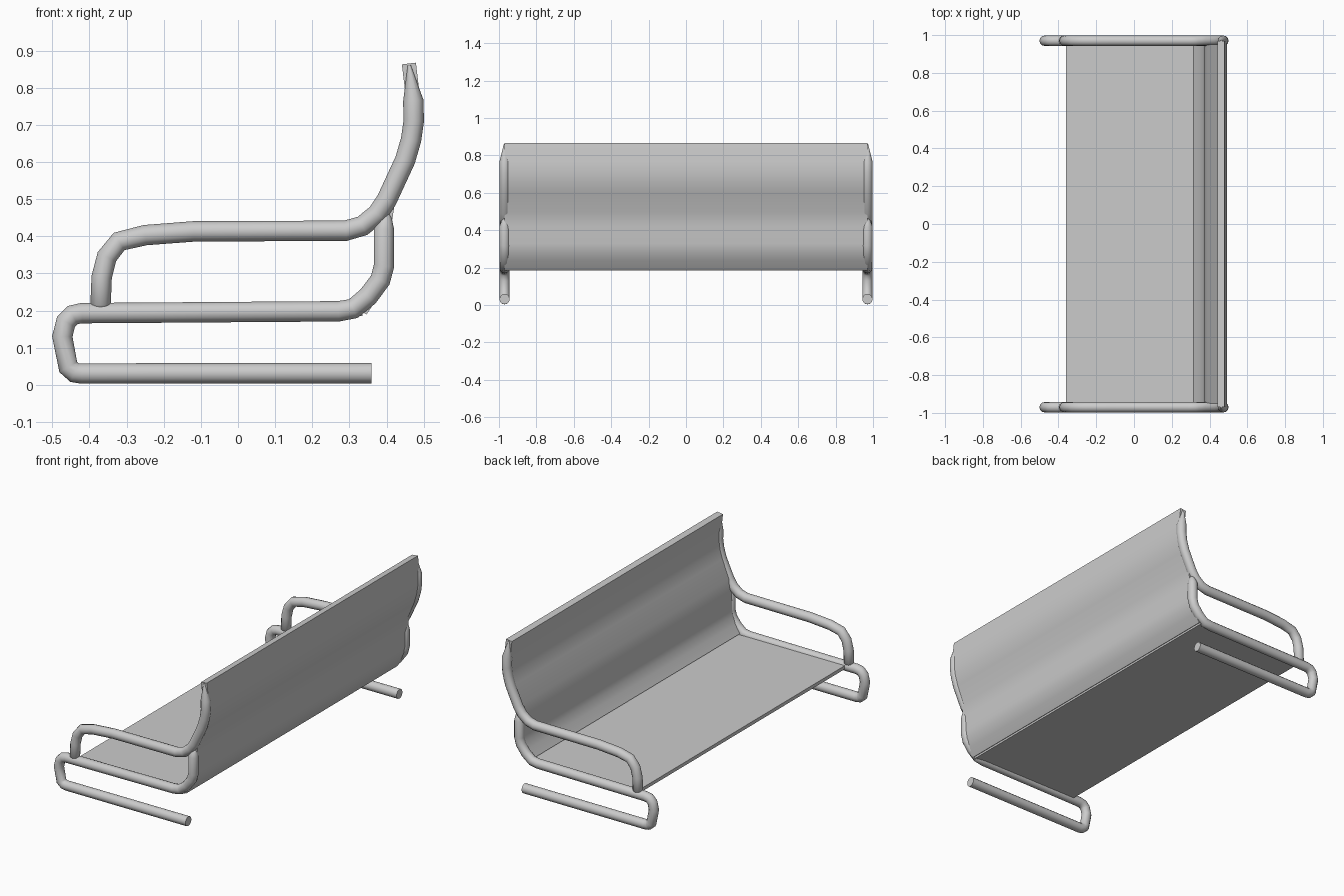
import bpy
import bmesh
from mathutils import Vector

if "Cube" in bpy.data.objects:
    bpy.data.objects.remove(bpy.data.objects["Cube"], do_unlink=True)

HALF_LENGTH = 0.97
TUBE = 0.0275

grey = bpy.data.materials.new("brushed grey")
grey.use_nodes = True
colour = (0.6, 0.6, 0.6, 1)
grey.diffuse_color = colour
grey.node_tree.nodes["Principled BSDF"].inputs["Base Color"].default_value = colour


def finish(obj, angle):
    """Assign the material and smooth the soft edges."""
    obj.data.materials.clear()
    obj.data.materials.append(grey)
    bpy.ops.object.select_all(action="DESELECT")
    obj.select_set(True)
    bpy.context.view_layer.objects.active = obj
    bpy.ops.object.shade_smooth_by_angle(angle=angle)


def tube(name, path, y):
    """Sweep a round tube along (x, z, radius factor) points."""
    curve = bpy.data.curves.new(name, "CURVE")
    curve.dimensions = "3D"
    curve.bevel_depth = TUBE
    curve.bevel_resolution = 4
    curve.use_fill_caps = True
    spline = curve.splines.new("POLY")
    spline.points.add(len(path) - 1)
    for point, (x, z, r) in zip(spline.points, path):
        point.co = (x, y, z, 1)
        point.radius = r
    obj = bpy.data.objects.new(name, curve)
    bpy.context.collection.objects.link(obj)
    bpy.ops.object.select_all(action="DESELECT")
    obj.select_set(True)
    bpy.context.view_layer.objects.active = obj
    bpy.ops.object.convert(target="MESH")
    finish(bpy.context.view_layer.objects.active, 0.9)


def panel(name, line, half):
    """Thicken an (x, z) centre line and extrude it along the bench."""
    pts = [Vector(p) for p in line]
    front, back = [], []
    for i, p in enumerate(pts):
        d = (pts[min(i + 1, len(pts) - 1)] - pts[max(i - 1, 0)]).normalized()
        n = Vector((-d.y, d.x)) * half
        front.append(p + n)
        back.append(p - n)
    outline = front + back[::-1]
    count = len(outline)
    bm = bmesh.new()
    ends = [[bm.verts.new((p.x, y, p.y)) for p in outline]
            for y in (-HALF_LENGTH, HALF_LENGTH)]
    a, b = ends
    for i in range(count):
        j = (i + 1) % count
        bm.faces.new((a[i], a[j], b[j], b[i]))
    # End strips
    for ring in ends:
        for i in range(len(pts) - 1):
            k = count - 1 - i
            bm.faces.new((ring[i], ring[i + 1], ring[k - 1], ring[k]))
    bmesh.ops.recalc_face_normals(bm, faces=bm.faces[:])
    mesh = bpy.data.meshes.new(name)
    bm.to_mesh(mesh)
    bm.free()
    obj = bpy.data.objects.new(name, mesh)
    bpy.context.collection.objects.link(obj)
    finish(obj, 0.7)


# Floor runner, front bend, seat rail and rear upright in one tube
base_path = [
    (0.36, 0.0315, 1), (-0.42, 0.0305, 1), (-0.44, 0.033, 1), (-0.457, 0.048, 1),
    (-0.473, 0.13, 1), (-0.463, 0.17, 1), (-0.445, 0.188, 1), (-0.42, 0.193, 1),
    (0.27, 0.198, 1), (0.31, 0.205, 1), (0.35, 0.238, 1), (0.383, 0.282, 1),
    (0.393, 0.32, 1), (0.393, 0.42, 1), (0.398, 0.45, 0.6), (0.4, 0.46, 0.3),
]

# Arm support, armrest and back post in one tube
arm_path = [
    (-0.37, 0.203, 0.5), (-0.37, 0.215, 1), (-0.367, 0.29, 1), (-0.353, 0.345, 1),
    (-0.32, 0.386, 1), (-0.25, 0.403, 1), (-0.12, 0.413, 1), (0.29, 0.415, 1),
    (0.335, 0.428, 1), (0.375, 0.46, 1), (0.4, 0.497, 1), (0.45, 0.605, 1),
    (0.466, 0.66, 1), (0.473, 0.71, 1), (0.472, 0.765, 1), (0.461, 0.86, 0.15),
]

for side, y in (("right", -HALF_LENGTH), ("left", HALF_LENGTH)):
    tube(side + "_base_tube", base_path, y)
    tube(side + "_arm_tube", arm_path, y)

# Seat sheet and curved backrest
panel("seat", [(-0.36, 0.195), (0.335, 0.195)], 0.01)
panel("backrest", [
    (0.33, 0.2), (0.362, 0.247), (0.383, 0.29), (0.391, 0.33), (0.392, 0.42),
    (0.405, 0.5), (0.45, 0.605), (0.466, 0.66), (0.473, 0.71), (0.472, 0.765),
    (0.46, 0.865)], 0.019)
